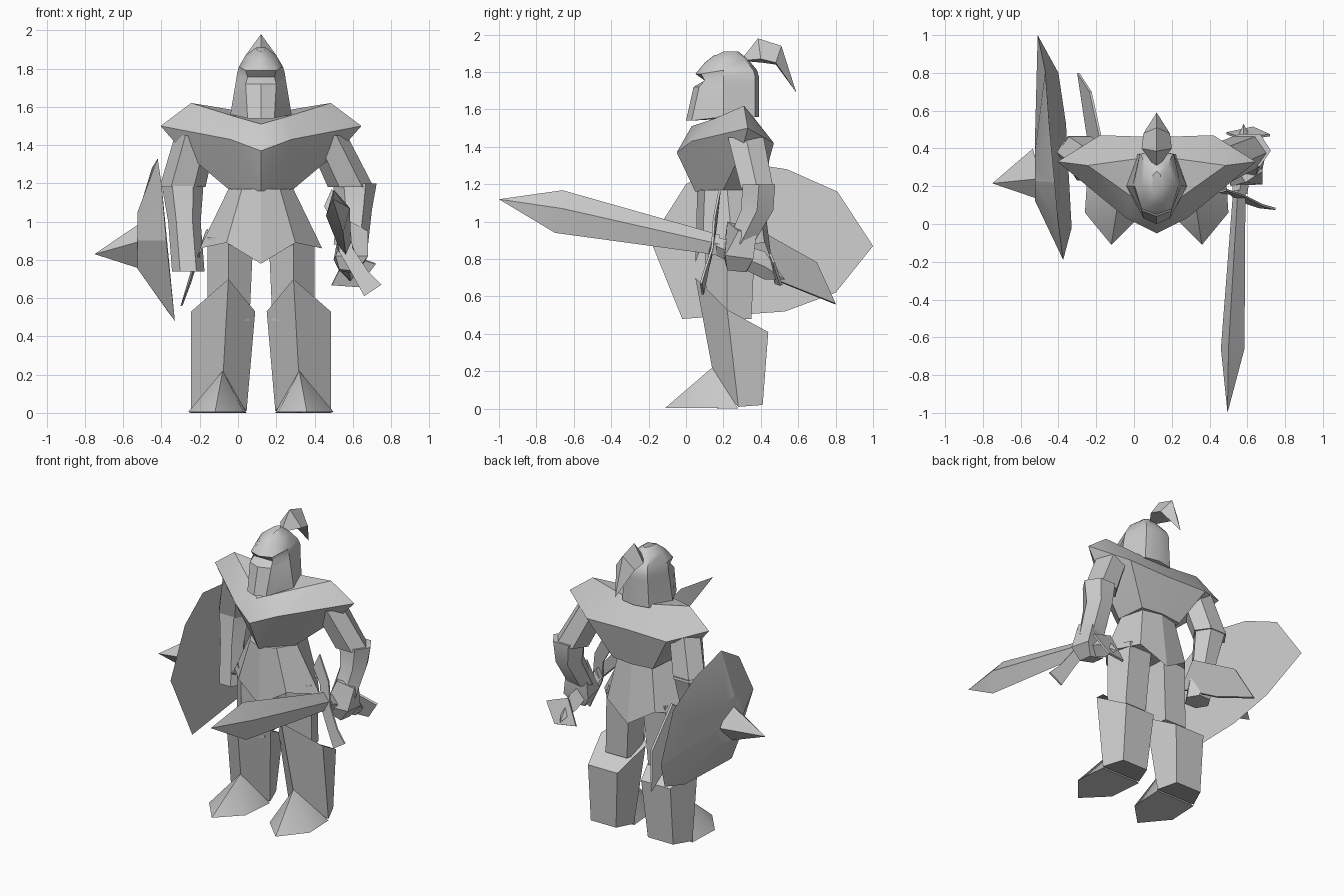
import bpy, bmesh, math
from mathutils import Vector

CX = 0.12  # body centre line
steel = bpy.data.materials.new("steel_grey")
steel.diffuse_color = (0.6, 0.6, 0.6, 1)


def finish(name, bm, angle=32):
    bmesh.ops.remove_doubles(bm, verts=bm.verts, dist=0.0005)
    bmesh.ops.recalc_face_normals(bm, faces=bm.faces)
    me = bpy.data.meshes.new(name)
    bm.to_mesh(me)
    bm.free()
    me.materials.append(steel)
    ob = bpy.data.objects.new(name, me)
    bpy.context.collection.objects.link(ob)
    bpy.ops.object.select_all(action='DESELECT')
    ob.select_set(True)
    bpy.context.view_layer.objects.active = ob
    bpy.ops.object.shade_smooth_by_angle(angle=math.radians(angle))
    return ob


def loft(name, rings, angle=32):
    """Skin a list of point rings; a one-point ring makes a tip."""
    bm = bmesh.new()
    rows = [[bm.verts.new(p) for p in r] for r in rings]
    for a, b in zip(rows, rows[1:]):
        n = max(len(a), len(b))
        for i in range(n):
            j = (i + 1) % n
            q = [a[i % len(a)], a[j % len(a)], b[j % len(b)], b[i % len(b)]]
            bm.faces.new(list(dict.fromkeys(q)))
    for r in (rows[0], rows[-1]):
        if len(r) > 2:
            bm.faces.new(r)
    return finish(name, bm, angle)


def sym(half):
    """Close a half ring (front to back, x offset from centre) by mirroring."""
    right = [(CX + x, y, z) for x, y, z in half]
    left = [(CX - x, y, z) for x, y, z in reversed(half) if x > 0]
    return right + left


def limb(name, joints, sides=6):
    """Tapered limb through (x, y, z, rx, ry) joints."""
    return loft(name, [[(x + rx * math.cos(2 * math.pi * i / sides),
                         y + ry * math.sin(2 * math.pi * i / sides), z)
                        for i in range(sides)] for x, y, z, rx, ry in joints])


def plate(name, pts, off):
    o = Vector(off)
    return loft(name, [[Vector(p) - o for p in pts], [Vector(p) + o for p in pts]])


# Helmet with a recessed eye slit
def helm(z, front, fw, slit, side, back, bw):
    return sym([(0, front, z), (fw, slit, z), (side, 0.2, z + 0.02), (bw, back, z + 0.02),
                (0, back + 0.02, z + 0.02)])


loft("helmet", [helm(1.54, 0.0, 0.07, 0.03, 0.16, 0.37, 0.10),
                helm(1.72, 0.04, 0.08, 0.07, 0.13, 0.37, 0.09),
                helm(1.755, 0.10, 0.07, 0.10, 0.125, 0.37, 0.09),
                helm(1.79, 0.05, 0.08, 0.08, 0.115, 0.36, 0.08),
                helm(1.85, 0.10, 0.04, 0.11, 0.08, 0.31, 0.06),
                helm(1.89, 0.15, 0.015, 0.16, 0.025, 0.26, 0.02)], 40)

# Plume sweeping back from the crown
loft("plume", [[(CX, 0.29, 1.86)],
               [(CX, 0.385, 1.98), (CX + 0.08, 0.40, 1.87), (CX, 0.41, 1.85), (CX - 0.08, 0.40, 1.87)],
               [(CX, 0.51, 1.94), (CX + 0.07, 0.48, 1.85), (CX, 0.48, 1.84), (CX - 0.07, 0.48, 1.85)],
               [(CX, 0.59, 1.69)]])

# Breastplate with broad pointed shoulders, mirrored from one half
half = [(0, .03, 1.51), (.14, .15, 1.55), (0, .36, 1.56), (.365, .31, 1.62), (.525, .33, 1.5),
        (0, -.05, 1.37), (.42, .3, 1.38), (0, .46, 1.42), (.3, .47, 1.42), (0, .05, 1.16),
        (.17, .2, 1.17), (0, .42, 1.17), (.15, .4, 1.17), (.16, .03, 1.43)]
faces = [(0, 1, 13), (0, 13, 5), (1, 3, 13), (3, 4, 13), (4, 6, 13), (5, 13, 9), (13, 10, 9),
         (13, 6, 10), (3, 8, 4), (4, 8, 6), (1, 2, 3), (2, 7, 8, 3), (7, 11, 12, 8),
         (8, 12, 10, 6), (9, 10, 12, 11), (0, 2, 1)]
bm = bmesh.new()
for s in (1, -1):
    vs = [bm.verts.new((CX + s * x, y, z)) for x, y, z in half]
    for f in faces:
        bm.faces.new([vs[i] for i in f])
finish("breastplate", bm)

# Flared skirt with pointed hem
loft("skirt", [sym([(0, .06, 1.17), (.10, .10, 1.17), (.17, .22, 1.17), (.13, .38, 1.17), (0, .41, 1.17)]),
               sym([(0, .05, .78), (.18, .09, .89), (.32, .25, .86), (.18, .42, .89), (0, .46, .78)])], 15)

for side, s in (("right", -1), ("left", 1)):
    def m(*pts):
        return [(CX + s * x, y, z) for x, y, z in pts]

    # Thighs
    loft(side + "_thigh", [m((.17, .10, .92), (.28, .22, .92), (.22, .37, .92), (.05, .37, .92), (.04, .2, .92)),
                           m((.17, .11, .48), (.28, .22, .48), (.24, .35, .48), (.08, .35, .48), (.06, .2, .48))])
    # Greaves with raised knee point
    loft(side + "_greave",
         [m((.17, .05, .70), (.365, .22, .53), (.31, .44, .41), (.09, .44, .41), (.03, .22, .53)),
          m((.20, .15, .16), (.365, .28, .01), (.31, .41, .02), (.12, .41, .02), (.075, .28, .01))])
    # Pointed foot
    loft(side + "_foot",
         [m((.20, .14, .22)),
          m((.24, -.11, .005), (.38, .06, .005), (.365, .28, 0), (.075, .28, 0), (.09, .04, .005))], 40)
    # Upper arm
    limb(side + "_upper_arm", [(CX + s * .34, .32, 1.45, .11, .11),
                               (CX + s * (.41 if s < 0 else .47), .38, 1.18, .12, .10)])

# Forearms
limb("right_forearm", [(-.29, .38, 1.20, .11, .10), (-.28, .34, 1.0, .085, .08),
                       (-.26, .30, .74, .085, .08)])
limb("left_forearm", [(.61, .39, 1.20, .115, .10), (.61, .38, 1.06, .09, .10),
                      (.59, .29, .88, .09, .08)])
# Gauntlet gripping the sword
loft("left_hand", [[(.59, .22, 1.0), (.68, .28, .95), (.64, .38, .96), (.53, .32, .97)],
                   [(.51, .20, .82), (.68, .21, .82), (.67, .36, .80), (.50, .34, .80)],
                   [(.53, .24, .75), (.62, .22, .74), (.62, .32, .73), (.53, .33, .74)]])

# Sword blade, guard, handle and pommel
loft("sword_blade", [[(.495, -1.0, 1.12)],
                     [(.50, -.66, 1.168), (.585, -.66, 1.07), (.55, -.70, .94), (.46, -.66, 1.03)],
                     [(.55, .18, .93), (.59, .18, .88), (.565, .18, .82), (.525, .18, .87)]], 50)
plate("sword_guard", [(.45, .17, 1.08), (.49, .18, 1.17), (.58, .15, 1.02), (.60, .14, .86),
                      (.68, .10, .74), (.75, .08, .67), (.66, .09, .61), (.60, .11, .72),
                      (.53, .14, .84), (.51, .16, .98)], (0, .006, 0))
loft("sword_handle", [[(.56, .16, .92), (.60, .16, .87), (.56, .16, .82), (.52, .16, .87)],
                      [(.58, .42, .84), (.64, .42, .76), (.59, .42, .69), (.53, .42, .75)],
                      [(.58, .53, .69)]])
plate("pommel", [(.49, .48, .67), (.63, .51, .66), (.72, .47, .78), (.57, .45, .83)], (0, .006, .003))

# Shield rim, domed outer face and spike
rim = [(-.42, .22, 1.33), (-.45, .54, 1.28), (-.47, .81, 1.16), (-.51, 1.0, .87), (-.40, .80, .62),
       (-.36, .53, .52), (-.33, -.02, .48), (-.375, -.19, .90), (-.40, 0, 1.2)]
boss = Vector((-.525, .26, .90))
ring = [boss + Vector((0, (y - .35) * .25, (z - .9) * .35)) for x, y, z in rim]
loft("shield", [rim, ring], 15)
loft("shield_spike", [[(-.50, .13, .90), (-.50, .24, 1.0), (-.535, .40, .90), (-.50, .25, .75)],
                      [(-.75, .215, .83)]])

# Scabbard hanging behind the hip
plate("scabbard", [(-.16, .38, .96), (-.23, .70, .78), (-.295, .80, .56), (-.25, .50, .68),
                   (-.20, .22, .84)], (.006, 0, .003))
